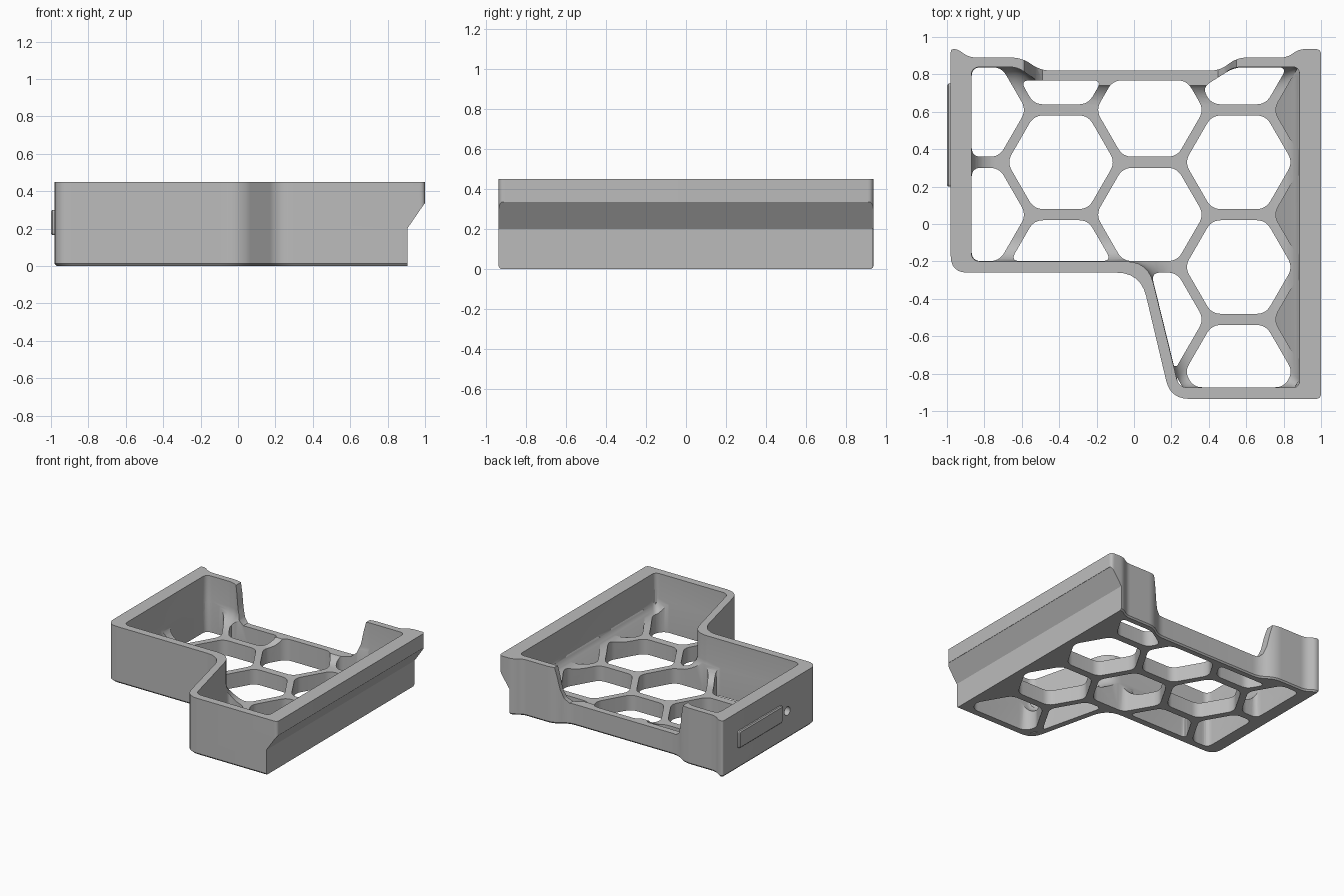
import bpy, bmesh, math
from mathutils import Vector

if "Cube" in bpy.data.objects:
    bpy.data.objects.remove(bpy.data.objects["Cube"], do_unlink=True)

grey = bpy.data.materials.new("plain grey")
grey.use_nodes = True
grey.diffuse_color = (0.5, 0.5, 0.5, 1)
grey.node_tree.nodes["Principled BSDF"].inputs["Base Color"].default_value = (0.5, 0.5, 0.5, 1)

FLOOR, COVE, TOP = 0.12, 0.13, 0.45


def inset(pts, d):
    """Move every edge of a counter-clockwise outline inward by d."""
    out = []
    for i, p in enumerate(pts):
        a, b, c = (Vector(pts[j % len(pts)][:2]) for j in (i - 1, i, i + 1))
        u, v = (b - a).normalized(), (c - b).normalized()
        n, m = Vector((-u.y, u.x)), Vector((-v.y, v.x))
        q = b + (n + m) * d / (1 + n.dot(m))
        out.append((q.x, q.y, p[2]))
    return out


def rounded(pts, steps=6):
    """Round each corner (x, y, trim) with a short curve."""
    out = []
    for i, p in enumerate(pts):
        a, b, c = (Vector(pts[j % len(pts)][:2]) for j in (i - 1, i, i + 1))
        t1, t2 = min(p[2], (a - b).length * 0.48), min(p[2], (c - b).length * 0.48)
        t = min(t1, t2)
        s, e = b + (a - b).normalized() * t, b + (c - b).normalized() * t
        for k in range(steps + 1):
            f = k / steps
            out.append(s * (1 - f) ** 2 + b * 2 * f * (1 - f) + e * f * f)
    return out


def at_z(pts, z):
    return [(p[0], p[1], z) for p in pts]


def add_loft(bm, rings):
    """Join equal rings of 3D points into a closed solid."""
    rows = [[bm.verts.new(p) for p in ring] for ring in rings]
    n = len(rows[0])
    for lo, hi in zip(rows, rows[1:]):
        for i in range(n):
            bm.faces.new((lo[i], lo[(i + 1) % n], hi[(i + 1) % n], hi[i]))
    bm.faces.new(rows[0][::-1])
    bm.faces.new(rows[-1])


def solid(name, *lofts):
    bm = bmesh.new()
    for rings in lofts:
        add_loft(bm, rings)
    bmesh.ops.recalc_face_normals(bm, faces=bm.faces[:])
    mesh = bpy.data.meshes.new(name)
    bm.to_mesh(mesh)
    bm.free()
    mesh.materials.append(grey)
    obj = bpy.data.objects.new(name, mesh)
    bpy.context.collection.objects.link(obj)
    return obj


def select(obj):
    bpy.ops.object.select_all(action="DESELECT")
    obj.select_set(True)
    bpy.context.view_layer.objects.active = obj


def cut(obj, cutter):
    cutter.hide_render = True
    mod = obj.modifiers.new("cut", "BOOLEAN")
    mod.operation, mod.solver, mod.object = "DIFFERENCE", "EXACT", cutter
    select(obj)
    bpy.ops.object.modifier_apply(modifier=mod.name)
    bpy.data.objects.remove(cutter, do_unlink=True)


def clip(poly, nx, ny, limit):
    """Keep the part of a polygon where nx*x + ny*y <= limit."""
    out = []
    for i, b in enumerate(poly):
        a = poly[i - 1]
        da, db = nx * a[0] + ny * a[1] - limit, nx * b[0] + ny * b[1] - limit
        if (da > 0) != (db > 0):
            f = da / (da - db)
            out.append((a[0] + f * (b[0] - a[0]), a[1] + f * (b[1] - a[1])))
        if db <= 0:
            out.append(b)
    return out


# Outer shell, with a fine chamfer under the base
outer = [(-.98, -.26, .09), (.035, -.26, .13), (.195, -.935, .1), (1, -.935, .03),
         (1, .935, .03), (.88, .935, .04), (.82, .89, .04), (.55, .89, .06),
         (.46, .82, .06), (-.5, .82, .06), (-.6, .89, .06), (-.88, .89, .05),
         (-.945, .935, .03), (-.98, .935, .02)]
tray = solid("tray_body", [at_z(rounded(inset(outer, .01)), 0),
                           at_z(rounded(outer), .012), at_z(rounded(outer), TOP)])

# Open cavity with a coved bottom edge
inner = [(-.87, -.2, .05), (.075, -.2, .12), (.24, -.875, .05), (.885, -.875, .04),
         (.885, .84, .04), (.53, .84, .05), (.43, .77, .05), (-.53, .77, .05),
         (-.62, .84, .05), (-.87, .84, .05)]
rings = []
for k in range(9):
    a = math.pi / 2 * k / 8
    rings.append(at_z(rounded(inset(inner, COVE * (1 - math.sin(a)))),
                      FLOOR + COVE * (1 - math.cos(a))))
rings.append(at_z(rounded(inner), TOP + .1))
cut(tray, solid("cavity_cutter", rings))

# Honeycomb openings, trimmed to the walls; the +x column becomes sloped pockets
cells = [(col, row) for col in range(5) for row in range(-2, 3)]
lofts = []
for col, row in cells:
    cx = -.865 + .475 * col
    cy = .33 + .56 * row + (-.28 if col % 2 == 0 else 0)
    if cy < -.3 and cx < 0:
        continue
    hexagon = [(cx + .289 * math.cos(math.pi / 3 * i), cy + .289 * math.sin(math.pi / 3 * i))
               for i in range(6)]
    poly = clip(clip(hexagon, -1, 0, .868), 1, 0, .883)
    if cx < .3 and cy > -.3:
        poly = clip(poly, 0, -1, .198)
    else:
        poly = clip(clip(poly, 0, -1, .873), -.675, -.165, -.019)
    if col in (1, 2):
        poly = clip(poly, 0, 1, .768)
    else:
        poly = clip(poly, 0, 1, .838)
        if col == 3:
            poly = clip(poly, -.63, 1, .5)
    if len(poly) < 3:
        continue
    ring = rounded([(x, y, .05) for x, y in poly])
    if col == 4:
        base = [(p.x, p.y, .04 + (p.x - .78) * 1.7) for p in ring]
    else:
        base = at_z(ring, -.1)
    lofts.append([base, at_z(ring, .32)])
cut(tray, solid("honeycomb_cutter", *lofts))

# Undercut below the overhanging +x rail
under = [(.905, -.1), (1.2, -.1), (1.2, .335), (.998, .335), (.905, .2)]
cut(tray, solid("undercut_cutter", [[(x, y, z) for x, z in under] for y in (-1.2, 1.2)]))

# Lowered middle of the back wall
half = [(.45, .17), (.485, .2), (.51, .27), (.53, .38), (.56, .5)]
dip = half + [(-x - .04, z) for x, z in reversed(half)]
cut(tray, solid("back_dip_cutter", [[(x, y, z) for x, z in dip] for y in (.68, 1.2)]))

# Round hole through the -x wall
circle = [(.12 + .035 * math.cos(math.tau * i / 24), .22 + .035 * math.sin(math.tau * i / 24))
          for i in range(24)]
cut(tray, solid("hole_cutter", [[(x, y, z) for y, z in circle] for x in (-1.1, -.8)]))

# Raised bar on the -x wall
bar = [(.2, .165, .015), (.75, .165, .015), (.75, .3, .015), (.2, .3, .015)]
side_bar = solid("side_bar", [[(x, p.x, p.y) for p in rounded(inset(bar, d))]
                              for x, d in ((-.97, 0), (-.992, 0), (-1, .008))])

for obj in (tray, side_bar):
    select(obj)
    bpy.ops.object.shade_smooth_by_angle(angle=math.radians(30))
